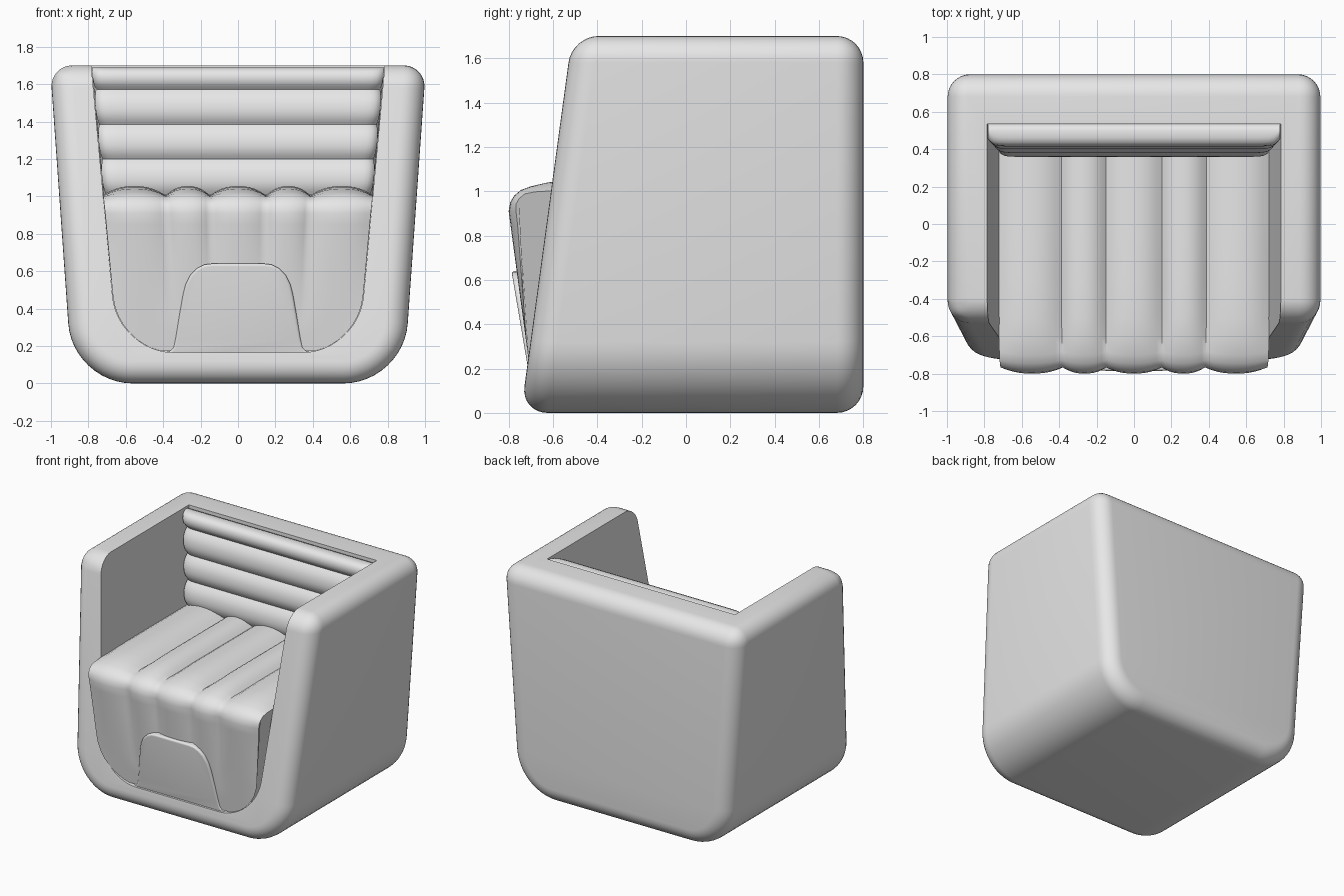
import bpy, bmesh, math

if "Cube" in bpy.data.objects:
    bpy.data.objects.remove(bpy.data.objects["Cube"])

mat = bpy.data.materials.new("light grey")
mat.diffuse_color = (0.8, 0.8, 0.8, 1)
mat.use_nodes = True
mat.node_tree.nodes["Principled BSDF"].inputs["Base Color"].default_value = mat.diffuse_color


def make(name, verts, faces):
    me = bpy.data.meshes.new(name)
    me.from_pydata(verts, [], faces)
    bm = bmesh.new()
    bm.from_mesh(me)
    bmesh.ops.recalc_face_normals(bm, faces=bm.faces)
    bm.to_mesh(me)
    bm.free()
    me.materials.append(mat)
    ob = bpy.data.objects.new(name, me)
    bpy.context.collection.objects.link(ob)
    return ob


def activate(ob):
    bpy.ops.object.select_all(action='DESELECT')
    ob.select_set(True)
    bpy.context.view_layer.objects.active = ob


def modify(ob, kind, **props):
    activate(ob)
    m = ob.modifiers.new(kind.lower(), kind)
    for k, v in props.items():
        setattr(m, k, v)
    bpy.ops.object.modifier_apply(modifier=m.name)


def smooth(ob, angle=35):
    activate(ob)
    bpy.ops.object.shade_smooth_by_angle(angle=math.radians(angle))


def tapered(z, base, slope, z0, r):
    """Half width of a flared tub with rounded bottom corners."""
    w = base + slope * z
    if z < z0 + r:
        w -= r - math.sqrt(max(0, r * r - (z0 + r - z) ** 2))
    return w


def outer(z):
    return tapered(z, 0.885, 0.0706, 0, 0.32)


def inner(z):
    return tapered(z, 0.628, 0.0923, 0.165, 0.3)


def tub_profile(width, z0, r, top, n=12):
    zs = [z0 + r * (1 - math.cos(i * math.pi / 2 / n)) for i in range(n + 1)] + [top]
    right = [(width(z), z) for z in zs]
    return right + [(-x, z) for x, z in reversed(right)]


def prism(name, profile, front, back):
    n = len(profile)
    verts = [(x, front(z), z) for x, z in profile] + [(x, back, z) for x, z in profile]
    faces = [list(range(n)), list(range(n, 2 * n))]
    faces += [(i, (i + 1) % n, n + (i + 1) % n, n + i) for i in range(n)]
    return make(name, verts, faces)


def loft(name, loops):
    """Skin closed loops of equal length and cap the ends."""
    n, m = len(loops[0]), len(loops)
    verts = [p for loop in loops for p in loop]
    faces = [(i * n + j, i * n + (j + 1) % n, (i + 1) * n + (j + 1) % n, (i + 1) * n + j)
             for i in range(m - 1) for j in range(n)]
    faces += [list(range(n)), list(range((m - 1) * n, m * n))]
    return make(name, verts, faces)


def channels(bounds, n=10):
    """Samples (position, groove depth 0..1) across padded channels."""
    out = []
    for a, b in zip(bounds, bounds[1:]):
        out += [(a + (b - a) * i / n, abs(2 * i / n - 1) ** 2.3) for i in range(n)]
    return out + [(bounds[-1], 1.0)]


# Shell: rounded block with the seat cavity cut out
shell = prism("shell", tub_profile(outer, 0, 0.32, 1.7), lambda z: -0.745 + 0.136 * z, 0.8)
modify(shell, 'BEVEL', width=0.12, segments=8, limit_method='ANGLE', angle_limit=math.radians(40))
cutter = prism("cavity_cutter", tub_profile(inner, 0.165, 0.3, 2.2), lambda z: -1.5, 0.535)
cutter.hide_render = True
modify(shell, 'BOOLEAN', object=cutter, operation='DIFFERENCE', solver='EXACT')
bpy.data.objects.remove(cutter)
smooth(shell)

# Front panel: raised tongue growing out of the shell's lower rim
half = [(0.40, 0.10), (0.40, 0.165), (0.365, 0.172), (0.345, 0.195), (0.335, 0.24), (0.295, 0.47),
        (0.28, 0.53), (0.255, 0.58), (0.22, 0.615), (0.18, 0.635), (0.14, 0.64)]
panel = prism("front_panel", half + [(-x, z) for x, z in reversed(half)],
              lambda z: -0.784 + (0.62 - z) * 0.17, -0.5)
modify(panel, 'BEVEL', width=0.015, segments=4, limit_method='ANGLE', angle_limit=math.radians(60))
smooth(panel)

# Seat cushion: five channels running over the top and down the front
path = [(0.5, 1.055), (0.3, 1.055), (0.0, 1.055), (-0.3, 1.055), (-0.5, 1.05), (-0.62, 1.04),
        (-0.70, 1.022), (-0.745, 1.005), (-0.775, 0.98), (-0.793, 0.95), (-0.8, 0.91)]
path += [(-0.8 + 0.134 * (0.91 - z), z) for z in (0.85, 0.75, 0.65, 0.55, 0.48, 0.42, 0.36, 0.31,
                                                   0.27, 0.235, 0.21, 0.19, 0.175)]
loops = []
for x, g in channels([-0.72, -0.385, -0.15, 0.15, 0.385, 0.72]):
    u = x / 0.72
    loop = []
    for y, z in path:
        f = min(1, max(0, (z - 0.3) / 0.6))          # padding fades out downwards
        t = min(1, max(0, (z - 0.9) / 0.1))          # 1 on the top, 0 on the front
        s = min(1, max(0.35, (y + 0.85) / 0.3))      # shallower near the front edge
        loop.append((u * (inner(z) - 0.002), y + 0.035 * g * f * (1 - 0.5 * t) * (y < -0.6),
                     z - 0.05 * g * t * s))
    loop += [(u * (inner(0.175) - 0.002), 0.5, 0.175)]
    loop += [(u * (inner(z) - 0.002), 0.5, z) for z in (0.25, 0.35, 0.47, 0.7)]
    loops.append(loop)
smooth(loft("seat", loops), 50)

# Backrest cushion: horizontal rolls, leaning slightly back
rows = [(0.36 + (z - 1.1) * 0.11 + 0.035 * g, z, g)
        for z, g in channels([0.8, 1.01, 1.2, 1.385, 1.572], 10)]
rows += [(0.43, 1.59, 0.5), (0.418, 1.61, 0.2), (0.415, 1.635, 0), (0.42, 1.66, 0),
         (0.435, 1.678, 0), (0.46, 1.688, 0), (0.50, 1.688, 0), (0.525, 1.68, 0), (0.534, 1.66, 0),
         (0.534, 0.8, 0)]
loops = []
for i in range(33):
    u = -math.cos(i * math.pi / 32)
    e = abs(u) ** 40
    loops.append([(u * (inner(z) - 0.002 - 0.012 * g), y + 0.035 * e * (y < 0.47), z)
                  for y, z, g in rows])
smooth(loft("backrest", loops), 50)
